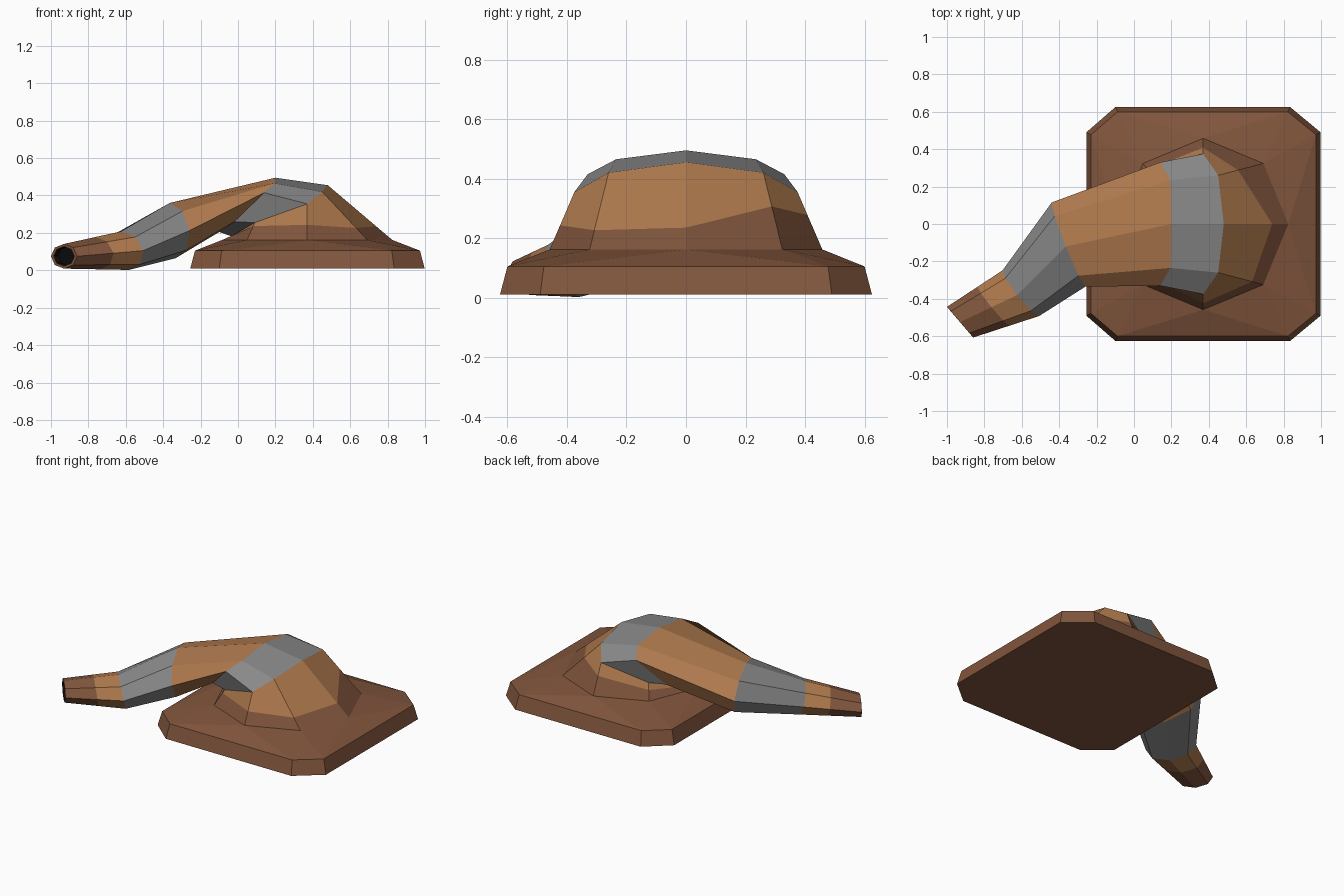
import bpy, bmesh, math
from mathutils import Vector as V

if "Cube" in bpy.data.objects:
    bpy.data.objects.remove(bpy.data.objects["Cube"])


def material(name, rgb):
    m = bpy.data.materials.new(name)
    m.diffuse_color = (*rgb, 1)
    m.use_nodes = True
    m.node_tree.nodes["Principled BSDF"].inputs["Base Color"].default_value = m.diffuse_color
    return m


MATS = [material("dark brown", (0.22, 0.092, 0.046)),
        material("copper brown", (0.43, 0.195, 0.075)),
        material("grey", (0.25, 0.25, 0.25)),
        material("black", (0.004, 0.004, 0.004))]
BROWN, COPPER, GREY, BLACK = range(4)


def finish(name, bm):
    bmesh.ops.recalc_face_normals(bm, faces=bm.faces)
    me = bpy.data.meshes.new(name)
    bm.to_mesh(me)
    bm.free()
    for m in MATS:
        me.materials.append(m)
    ob = bpy.data.objects.new(name, me)
    bpy.context.collection.objects.link(ob)


def add_ring(bm, pts):
    return [bm.verts.new(p) for p in pts]


def bridge(bm, a, b, mat):
    n = len(a)
    for i in range(n):
        j = (i + 1) % n
        bm.faces.new((a[i], a[j], b[j], b[i])).material_index = mat


def mirrored(half):
    # five points from the outer/top one to the inner/bottom one, mirrored in y
    h = [V(p) for p in half]
    return h + [V((p.x, -p.y, p.z)) for p in h[3:0:-1]]


def oval(c, w, u):
    # eight-sided cross-section: top first, turning towards the back
    c, w, u = V(c), V(w), V(u)
    return [c + u * math.cos(k * math.pi / 4) - w * math.sin(k * math.pi / 4)
            for k in range(8)]


def mix(a, b, ts):
    return [p.lerp(q, t) for p, q, t in zip(a, b, ts)]


# foot of the mound
foot = [V((0.37 + 0.455 * math.cos(k * math.pi / 4),
           0.458 * math.sin(k * math.pi / 4), 0.162)) for k in range(8)]


# base slab with clipped corners, sloping up to the foot of the mound
def slab(d, z):
    x0, x1, y1 = -0.255 + d, 0.998 - d, 0.625 - d
    q = [(x1, 0.49 - d / 2), (0.835 - d / 2, y1), (-0.10 + d / 2, y1), (x0, 0.49 - d / 2)]
    return [V((x, y, z)) for x, y in q] + [V((x, -y, z)) for x, y in reversed(q)]


bm = bmesh.new()
low, high, inner = (add_ring(bm, p) for p in (slab(0, 0.01), slab(0.025, 0.105), foot))
bm.faces.new(low)
bridge(bm, low, high, BROWN)
for k in range(8):
    # base corner k lies between foot corners k and k + 1
    bm.faces.new((high[k], inner[k], inner[(k + 1) % 8]))
    bm.faces.new((high[k], high[(k + 1) % 8], inner[(k + 1) % 8]))
finish("base", bm)

# mound, bent neck and tapering spout as one eight-sided tube
neck_a = mirrored([(0.48, 0, 0.455), (0.45, 0.26, 0.42), (0.37, 0.375, 0.355),
                   (0.09, 0.27, 0.255), (-0.03, 0, 0.18)])
neck_b = mirrored([(0.20, 0, 0.495), (0.195, 0.235, 0.465), (0.14, 0.33, 0.415),
                   (-0.02, 0.24, 0.26), (-0.10, 0, 0.205)])
paint = mix(foot, neck_a, [0.25, 0.56, 0.6, 0.6, 0.6, 0.8, 0.42, 0.25])
elbow_a = oval((-0.35, -0.11, 0.212), (0.09, -0.225, 0), (-0.015, -0.01, 0.148))
elbow_b = oval((-0.605, -0.37, 0.105), (0.098, -0.122, 0), (-0.02, -0.01, 0.103))
tip = oval((-0.93, -0.525, 0.075), (0.07, -0.082, 0), (0, 0, 0.066))
tip_paint = mix(elbow_b, tip, [0.45] * 8)
mouth = oval((-0.93, -0.525, 0.075), (0.055, -0.064, 0), (0, 0, 0.052))
hollow = [p + V((0.025, 0.018, 0.002)) for p in mouth]

bm = bmesh.new()
rings = [add_ring(bm, r) for r in (foot, paint, neck_a, neck_b, elbow_a, elbow_b,
                                   tip_paint, tip, mouth, hollow)]
bands = [BROWN, COPPER, GREY, COPPER, GREY, COPPER, BROWN, BROWN, BLACK]
for a, b, mat in zip(rings, rings[1:], bands):
    bridge(bm, a, b, mat)
bm.faces.new(rings[-1]).material_index = BLACK
bm.faces.new(rings[0]).material_index = BROWN
finish("spout", bm)
